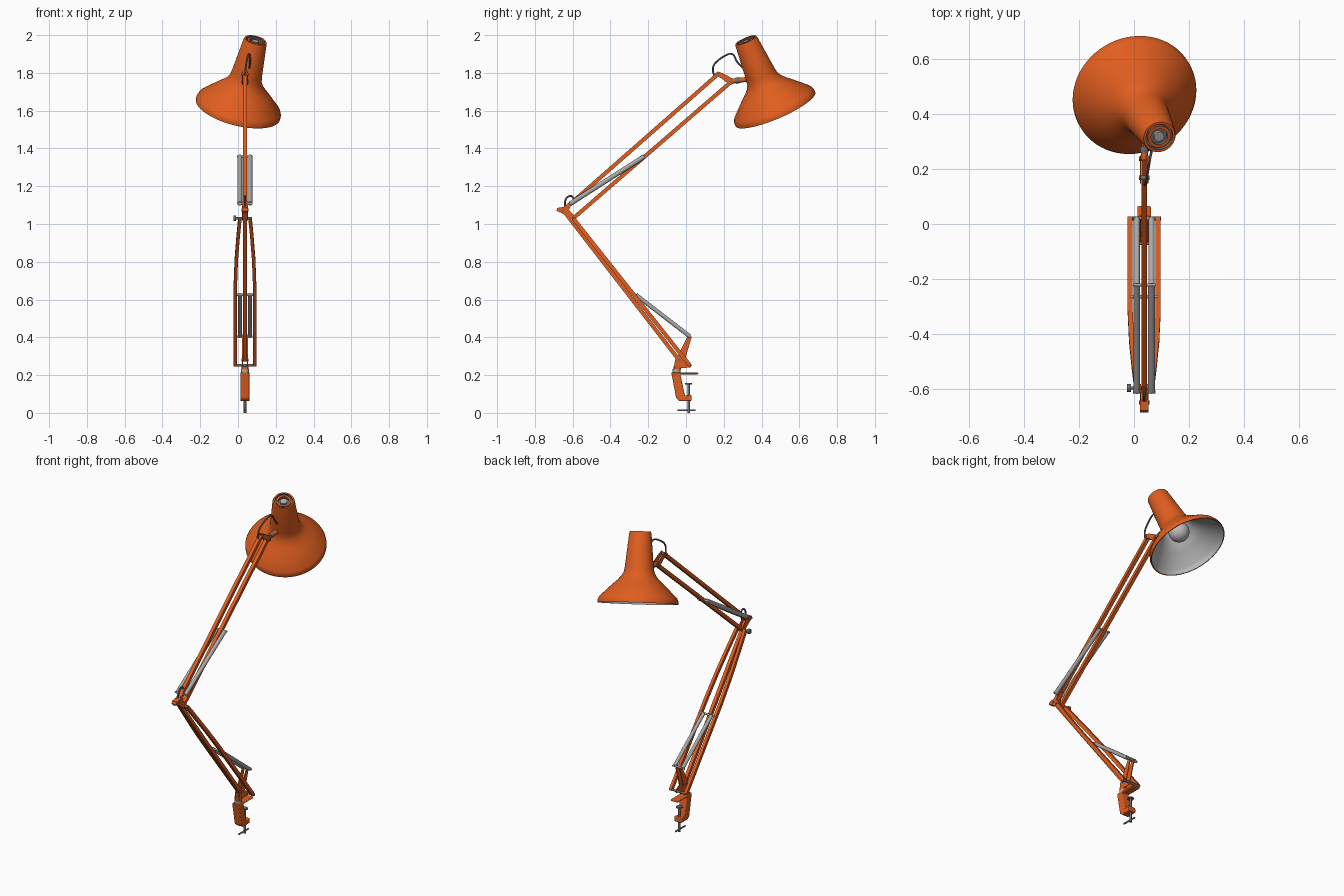
import bpy, bmesh, math
from mathutils import Vector, Matrix

if "Cube" in bpy.data.objects:
    bpy.data.objects.remove(bpy.data.objects["Cube"])

CX = 0.037  # centre plane of the arm


def material(name, rgb):
    m = bpy.data.materials.new(name)
    m.diffuse_color = (*rgb, 1)
    m.use_nodes = True
    m.node_tree.nodes["Principled BSDF"].inputs["Base Color"].default_value = m.diffuse_color
    return m


ORANGE = material("orange_paint", (0.75, 0.112, 0.014))
STEEL = material("steel", (0.40, 0.40, 0.40))
DARK = material("dark_metal", (0.16, 0.16, 0.165))
WHITE = material("inner_enamel", (0.50, 0.50, 0.50))


def finish(name, bm, mats, smooth=True):
    bmesh.ops.recalc_face_normals(bm, faces=bm.faces)
    me = bpy.data.meshes.new(name)
    bm.to_mesh(me)
    bm.free()
    for m in mats:
        me.materials.append(m)
    ob = bpy.data.objects.new(name, me)
    bpy.context.collection.objects.link(ob)
    if smooth:
        bpy.ops.object.select_all(action='DESELECT')
        ob.select_set(True)
        bpy.context.view_layer.objects.active = ob
        bpy.ops.object.shade_smooth_by_angle(angle=math.radians(35))
    return ob


def rod(name, a, b, r, mat, seg=16):
    a, b = Vector(a), Vector(b)
    d = b - a
    mtx = Matrix.Translation((a + b) / 2) @ d.to_track_quat('Z', 'Y').to_matrix().to_4x4()
    bm = bmesh.new()
    bmesh.ops.create_cone(bm, cap_ends=True, segments=seg, radius1=r, radius2=r,
                          depth=d.length, matrix=mtx)
    return finish(name, bm, [mat])


def pin(name, y, z, half, r, mat):
    return rod(name, (CX - half, y, z), (CX + half, y, z), r, mat)


def bar(name, pts, wx, wn, mat):
    """Rectangular bar through points, lying in planes along x."""
    pts = [Vector(p) for p in pts]
    d = pts[-1] - pts[0]
    n = Vector((0, -d.z, d.y)).normalized() * wn / 2
    x = Vector((wx / 2, 0, 0))
    bm = bmesh.new()
    rings = [[bm.verts.new(p + v) for v in (x + n, n - x, -x - n, x - n)] for p in pts]
    for r0, r1 in zip(rings, rings[1:]):
        for i in range(4):
            j = (i + 1) % 4
            bm.faces.new((r0[i], r0[j], r1[j], r1[i]))
    bm.faces.new(rings[0])
    bm.faces.new(rings[-1])
    return finish(name, bm, [mat], False)


def plate(name, outline, x, width, mat, bevel=0.0):
    """Side outline (y, z) extruded across x."""
    bm = bmesh.new()
    f = bm.faces.new([bm.verts.new((x - width / 2, y, z)) for y, z in outline])
    ext = bmesh.ops.extrude_face_region(bm, geom=[f])
    bmesh.ops.translate(bm, vec=(width, 0, 0),
                        verts=[v for v in ext['geom'] if isinstance(v, bmesh.types.BMVert)])
    ob = finish(name, bm, [mat], False)
    if bevel:
        b = ob.modifiers.new("bevel", 'BEVEL')
        b.width, b.segments = bevel, 3
    return ob


def tube(name, pts, r, mat):
    """Round bent wire along points, turned into a mesh."""
    cu = bpy.data.curves.new(name, 'CURVE')
    cu.dimensions = '3D'
    cu.bevel_depth, cu.bevel_resolution, cu.use_fill_caps = r, 2, True
    sp = cu.splines.new('NURBS')
    sp.points.add(len(pts) - 1)
    for q, p in zip(sp.points, pts):
        q.co = (*p, 1)
    sp.use_endpoint_u, sp.order_u, sp.resolution_u = True, 3, 6
    tmp = bpy.data.objects.new(name + "_path", cu)
    bpy.context.collection.objects.link(tmp)
    bpy.context.view_layer.update()
    me = bpy.data.meshes.new_from_object(tmp.evaluated_get(bpy.context.evaluated_depsgraph_get()))
    bpy.data.objects.remove(tmp)
    bm = bmesh.new()
    bm.from_mesh(me)
    bpy.data.meshes.remove(me)
    return finish(name, bm, [mat])


def lathe(name, profile, mats, mtx, seg=64):
    """Spin (radius, height, material index of the band that follows) about z."""
    bm = bmesh.new()
    rings = []
    for r, z, _ in profile:
        n = 1 if r == 0 else seg
        rings.append([bm.verts.new(mtx @ Vector((r * math.cos(math.tau * k / n),
                                                 r * math.sin(math.tau * k / n), z)))
                      for k in range(n)])
    for (r0, r1), p in zip(zip(rings, rings[1:]), profile):
        for k in range(seg):
            j = (k + 1) % seg
            vs = [r0[k % len(r0)], r0[j % len(r0)], r1[j % len(r1)], r1[k % len(r1)]]
            f = bm.faces.new(list(dict.fromkeys(vs)))
            f.material_index = p[2]
    return finish(name, bm, mats)


# Shade: outer skin, recessed vent rings on the cap, pale lining
axis = Vector((0.227, -0.383, 0.895)).normalized()
head = Matrix.Translation((0, 0.473, 1.608)) @ axis.to_track_quat('Z', 'Y').to_matrix().to_4x4()
shade = [(0, 0.36, 1), (0.05, 0.36, 1), (0.07, 0.25, 1), (0.077, 0.19, 1), (0.098, 0.145, 1),
         (0.148, 0.093, 1), (0.212, 0.032, 1), (0.222, 0.014, 1), (0.224, 0, 0),
         (0.2295, 0, 0), (0.2295, 0.016, 0), (0.221, 0.035, 0), (0.155, 0.1, 0),
         (0.122, 0.13, 0), (0.1, 0.154, 0), (0.087, 0.178, 0), (0.082, 0.205, 0),
         (0.063, 0.398, 0), (0.059, 0.408, 0), (0.05, 0.408, 2), (0.05, 0.393, 2),
         (0.043, 0.393, 2), (0.043, 0.406, 0), (0.031, 0.406, 2), (0.031, 0.39, 2),
         (0.019, 0.39, 3), (0.019, 0.404, 3), (0, 0.404, 3)]
lathe("shade", shade, [ORANGE, WHITE, DARK, STEEL], head)

# Bulb with its socket
bulb = [(0, 0.06, 0)] + [(0.06 * math.sin(a), 0.12 - 0.06 * math.cos(a), 0)
                         for a in [math.pi * i / 12 for i in range(1, 10)]]
bulb += [(0.03, 0.2, 1), (0.03, 0.36, 1), (0, 0.36, 1)]
lathe("bulb", bulb, [WHITE, STEEL], head, 32)

# Pivot points (y, z)
base_a, base_b, base_spring = (-0.037, 0.28), (0.02, 0.252), (0.02, 0.405)
elbow_a, elbow_b, elbow_spring = (-0.65, 1.073), (-0.597, 1.03), (-0.612, 1.108)
head_a, head_b = (0.168, 1.792), (0.238, 1.752)
upper_hook, lower_hook = (-0.222, 1.357), (-0.265, 0.625)


def at(p, off=0.0):
    return (CX + off, *p)


# Upper arm bars and the single lower bar
bar("upper_arm_top_bar", [at(elbow_a), at(head_a)], 0.021, 0.021, ORANGE)
bar("upper_arm_bottom_bar", [at(elbow_b), at(head_b)], 0.021, 0.021, ORANGE)
bar("lower_arm_centre_bar", [at(base_a), at(elbow_a)], 0.021, 0.021, ORANGE)

# Pair of lower bars that taper to the elbow, and all mirrored parts
elbow_outline = [(-0.686, 1.07), (-0.68, 1.085), (-0.64, 1.092), (-0.615, 1.12), (-0.6, 1.115),
                 (-0.62, 1.075), (-0.583, 1.035), (-0.588, 1.018), (-0.61, 1.018), (-0.655, 1.056)]
base_outline = [(-0.065, 0.238), (-0.02, 0.238), (0.022, 0.24), (0.032, 0.253), (0.02, 0.265),
                (-0.006, 0.28), (0.03, 0.402), (0.014, 0.416), (-0.042, 0.305), (-0.058, 0.28)]
head_outline = [(0.148, 1.79), (0.168, 1.808), (0.2, 1.795), (0.25, 1.768), (0.25, 1.742),
                (0.232, 1.735), (0.19, 1.77)]
b, e = Vector(base_b), Vector(elbow_b)
for side, s in (("left", -1), ("right", 1)):
    path = [at(b.lerp(e, f), s * o) for f, o in
            ((0, 0.051), (0.55, 0.051), (0.72, 0.046), (0.88, 0.036), (1, 0.027))]
    bar(f"lower_arm_{side}_bar", path, 0.018, 0.021, ORANGE)
    plate(f"elbow_plate_{side}", elbow_outline, CX + s * 0.0135, 0.005, ORANGE)
    plate(f"base_bracket_{side}", base_outline, CX + s * 0.0135, 0.005, ORANGE)
    plate(f"head_bracket_{side}", head_outline, CX + s * 0.0135, 0.005, ORANGE)
    # Tension springs, closed coils with a smooth outside
    rod(f"upper_spring_{side}", at(elbow_spring, s * 0.027), at(upper_hook, s * 0.027), 0.0125, STEEL)
    rod(f"lower_spring_{side}", at(base_spring, s * 0.027), at(lower_hook, s * 0.027), 0.011, STEEL)

# Spacer closing the tip of the elbow
plate("elbow_spacer", [(-0.686, 1.07), (-0.68, 1.085), (-0.64, 1.09), (-0.64, 1.06), (-0.655, 1.056)],
      CX, 0.026, ORANGE)

# Cross pins
pin("upper_spring_pin", *upper_hook, 0.041, 0.006, STEEL)
pin("elbow_spring_pin", *elbow_spring, 0.041, 0.006, STEEL)
pin("lower_spring_pin", *lower_hook, 0.05, 0.006, STEEL)
pin("base_spring_pin", *base_spring, 0.041, 0.006, STEEL)
pin("base_cross_pin", *base_b, 0.061, 0.007, DARK)
pin("elbow_cross_pin", *elbow_b, 0.038, 0.007, DARK)
for label, p in (("base", base_a), ("elbow", elbow_a), ("head_top", head_a), ("head_bottom", head_b)):
    pin(label + "_pivot", *p, 0.019, 0.008, DARK)
rod("elbow_knob_stem", at(elbow_b, -0.05), at(elbow_b, -0.03), 0.006, DARK)
rod("elbow_knob", at(elbow_b, -0.062), at(elbow_b, -0.048), 0.015, DARK)

# Joint between arm and shade, and the cables
rod("shade_joint", at((0.235, 1.755)), (0.042, 0.34, 1.768), 0.013, ORANGE)
rod("shade_joint_collar", at((0.262, 1.758)), (0.039, 0.285, 1.762), 0.016, DARK)
tube("head_cable", [(CX, 0.15, 1.785), (0.04, 0.13, 1.83), (0.05, 0.19, 1.885), (0.06, 0.25, 1.91),
                    (0.066, 0.27, 1.85), (0.058, 0.31, 1.82)], 0.005, DARK)
tube("elbow_cable", [(CX, -0.64, 1.085), (CX, -0.645, 1.13), (CX, -0.61, 1.155),
                     (CX, -0.59, 1.13), (CX, -0.585, 1.11)], 0.005, DARK)

# Table clamp with swivel collar and screw
clamp = [(-0.078, 0.215), (0.065, 0.215), (0.065, 0.204), (-0.03, 0.204), (-0.006, 0.092),
         (0.028, 0.096), (0.03, 0.064), (-0.035, 0.062), (-0.052, 0.078)]
plate("clamp", clamp, CX, 0.05, ORANGE, 0.005)
rod("swivel_collar", at((-0.05, 0.212)), at((-0.05, 0.232)), 0.022, STEEL)
rod("swivel_cap", at((-0.046, 0.23)), at((-0.046, 0.245)), 0.019, ORANGE)
rod("clamp_screw", at((0.014, 0)), at((0.014, 0.152)), 0.007, DARK)
rod("clamp_pad", at((0.014, 0.15)), at((0.014, 0.157)), 0.018, DARK)
rod("clamp_handle", at((-0.045, 0.014)), at((0.05, 0.014)), 0.005, DARK)
